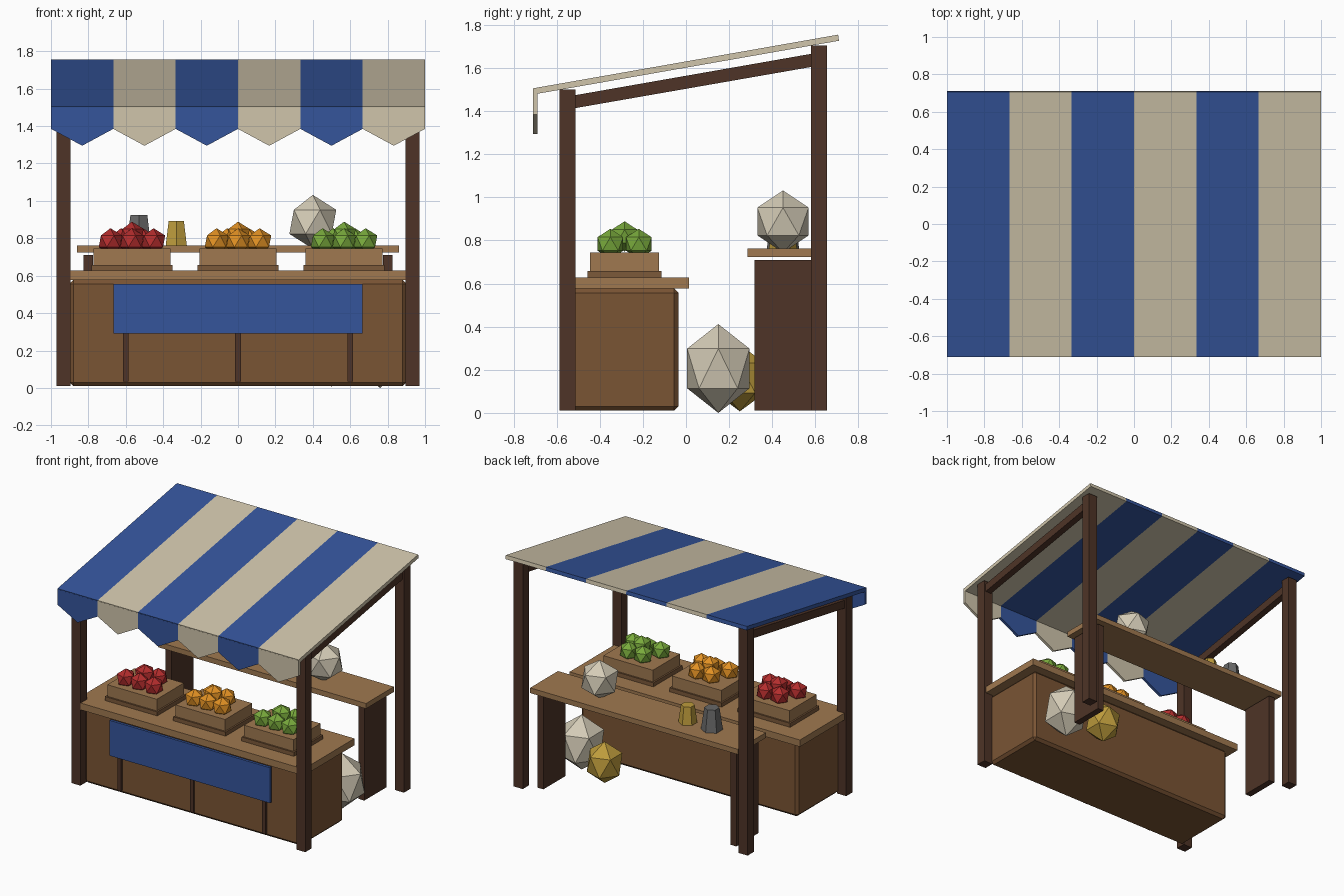
import bpy, bmesh
from mathutils import Matrix

if "Cube" in bpy.data.objects:
    bpy.data.objects.remove(bpy.data.objects["Cube"])

COLOURS = {
    "blue": (0.035, 0.09, 0.33), "cream": (0.63, 0.56, 0.41),
    "dark_wood": (0.077, 0.034, 0.02), "mid_wood": (0.195, 0.089, 0.034),
    "light_wood": (0.35, 0.19, 0.08), "tray_wood": (0.2, 0.1, 0.042),
    "red": (0.45, 0.026, 0.026), "orange": (0.75, 0.28, 0.017),
    "green": (0.19, 0.40, 0.045), "gold": (0.51, 0.33, 0.045),
    "pewter": (0.14, 0.14, 0.14), "canvas": (0.66, 0.6, 0.47),
}
MATS = {}
for key, rgb in COLOURS.items():
    MATS[key] = bpy.data.materials.new(key)
    MATS[key].diffuse_color = (*rgb, 1)


def finish(name, bm, colour):
    bmesh.ops.recalc_face_normals(bm, faces=bm.faces)
    mesh = bpy.data.meshes.new(name)
    bm.to_mesh(mesh)
    bm.free()
    mesh.materials.append(MATS[colour])
    ob = bpy.data.objects.new(name, mesh)
    bpy.context.collection.objects.link(ob)
    return ob


def box(name, x, y, z, colour, bevel=0):
    """Box from (min, max) ranges on each axis."""
    bm = bmesh.new()
    size = [b - a for a, b in (x, y, z)]
    mid = [(a + b) / 2 for a, b in (x, y, z)]
    bmesh.ops.create_cube(bm, size=1, matrix=Matrix.Translation(mid) @ Matrix.Diagonal((*size, 1)))
    if bevel:
        bmesh.ops.bevel(bm, geom=bm.edges[:], offset=bevel, segments=1, affect='EDGES')
    return finish(name, bm, colour)


def prism(name, pts, vec, colour):
    """Extrude a flat outline of 3D points along a vector."""
    bm = bmesh.new()
    face = bm.faces.new([bm.verts.new(p) for p in pts])
    ext = bmesh.ops.extrude_face_region(bm, geom=[face])
    verts = [v for v in ext["geom"] if isinstance(v, bmesh.types.BMVert)]
    bmesh.ops.translate(bm, verts=verts, vec=vec)
    return finish(name, bm, colour)


def balls(name, centres, r, rz, colour):
    """Twenty-sided balls joined in one object."""
    bm = bmesh.new()
    for c in centres:
        bmesh.ops.create_icosphere(bm, subdivisions=1, radius=1,
                                   matrix=Matrix.Translation(c) @ Matrix.Diagonal((r, r, rz, 1)))
    return finish(name, bm, colour)


def cup(name, x, y, r1, r2, height, colour):
    bm = bmesh.new()
    bmesh.ops.create_cone(bm, cap_ends=True, segments=6, radius1=r1, radius2=r2, depth=height,
                          matrix=Matrix.Translation((x, y, 0.762 + height / 2)))
    return finish(name, bm, colour)


# Posts, sloping rafters and shelf legs on both sides
for side, s in (("left", -1), ("right", 1)):
    def span(a, b):
        return tuple(sorted((s * a, s * b)))
    box(f"front_post_{side}", span(0.895, 0.97), (-0.588, -0.512), (0.01, 1.5), "dark_wood")
    box(f"back_post_{side}", span(0.895, 0.97), (0.58, 0.655), (0.01, 1.705), "dark_wood")
    x0 = s * 0.932 - 0.025
    prism(f"rafter_{side}", [(x0, -0.55, 1.408), (x0, 0.62, 1.612), (x0, 0.62, 1.673),
                             (x0, -0.55, 1.468)], (0.05, 0, 0), "dark_wood")
    box(f"shelf_leg_{side}", span(0.775, 0.825), (0.318, 0.582), (0.012, 0.71), "dark_wood")

# Striped canopy with pointed valance
W = 1 / 3
for i in range(6):
    x = -1 + i * W
    colour = "cream" if i % 2 else "blue"
    prism(f"canopy_stripe_{i + 1}", [(x, -0.71, 1.506), (x, 0.706, 1.755), (x, 0.71, 1.727),
                                     (x, -0.706, 1.478)], (W, 0, 0), colour)
    prism(f"valance_{i + 1}", [(x, -0.71, 1.5), (x + W, -0.71, 1.5), (x + W, -0.71, 1.385),
                               (x + W / 2, -0.71, 1.295), (x, -0.71, 1.385)], (0, 0.02, 0), colour)

# Counter with battens and hanging cloth
box("counter_body", (-0.9, 0.9), (-0.535, -0.035), (0.01, 0.577), "mid_wood", 0.02)
box("counter_top", (-0.955, 0.955), (-0.585, 0.015), (0.577, 0.628), "light_wood")
for i, x in enumerate((-0.6, 0, 0.6)):
    box(f"counter_batten_{i + 1}", (x - 0.015, x + 0.015), (-0.55, -0.53), (0.035, 0.54), "dark_wood")
box("counter_cloth", (-0.665, 0.665), (-0.572, -0.552), (0.29, 0.555), "blue")

# Crates heaped with fruit: front row of three, back row of two, one on top
CY = -0.285
HEAP = [(-0.115, -0.066, 0.784), (0, -0.066, 0.784), (0.115, -0.066, 0.784),
        (-0.058, 0.066, 0.784), (0.058, 0.066, 0.784), (0, 0, 0.819)]
for cx, colour in ((-0.567, "red"), (0, "orange"), (0.567, "green")):
    box(f"crate_base_{colour}", (cx - 0.217, cx + 0.217), (CY - 0.172, CY + 0.172),
        (0.628, 0.658), "tray_wood")
    box(f"crate_{colour}", (cx - 0.205, cx + 0.205), (CY - 0.16, CY + 0.16),
        (0.658, 0.745), "light_wood")
    balls(f"fruit_{colour}", [(cx + x, CY + y, z) for x, y, z in HEAP], 0.07, 0.07, colour)

# Back shelf and its goods
box("back_shelf", (-0.862, 0.862), (0.285, 0.615), (0.723, 0.762), "light_wood")
balls("shelf_sack", [(0.4, 0.45, 0.888)], 0.14, 0.144, "canvas")
cup("grey_cup", -0.53, 0.45, 0.075, 0.052, 0.163, "pewter")
cup("gold_cup", -0.33, 0.45, 0.065, 0.047, 0.13, "gold")

# Sacks on the ground
balls("large_sack", [(0.76, 0.15, 0.206)], 0.17, 0.206, "canvas")
balls("small_sack", [(0.5, 0.25, 0.162)], 0.135, 0.155, "gold")

for m in bpy.data.materials:
    if m.users and not m.is_grease_pencil:
        m.use_nodes = True
        m.node_tree.nodes["Principled BSDF"].inputs["Base Color"].default_value = m.diffuse_color
